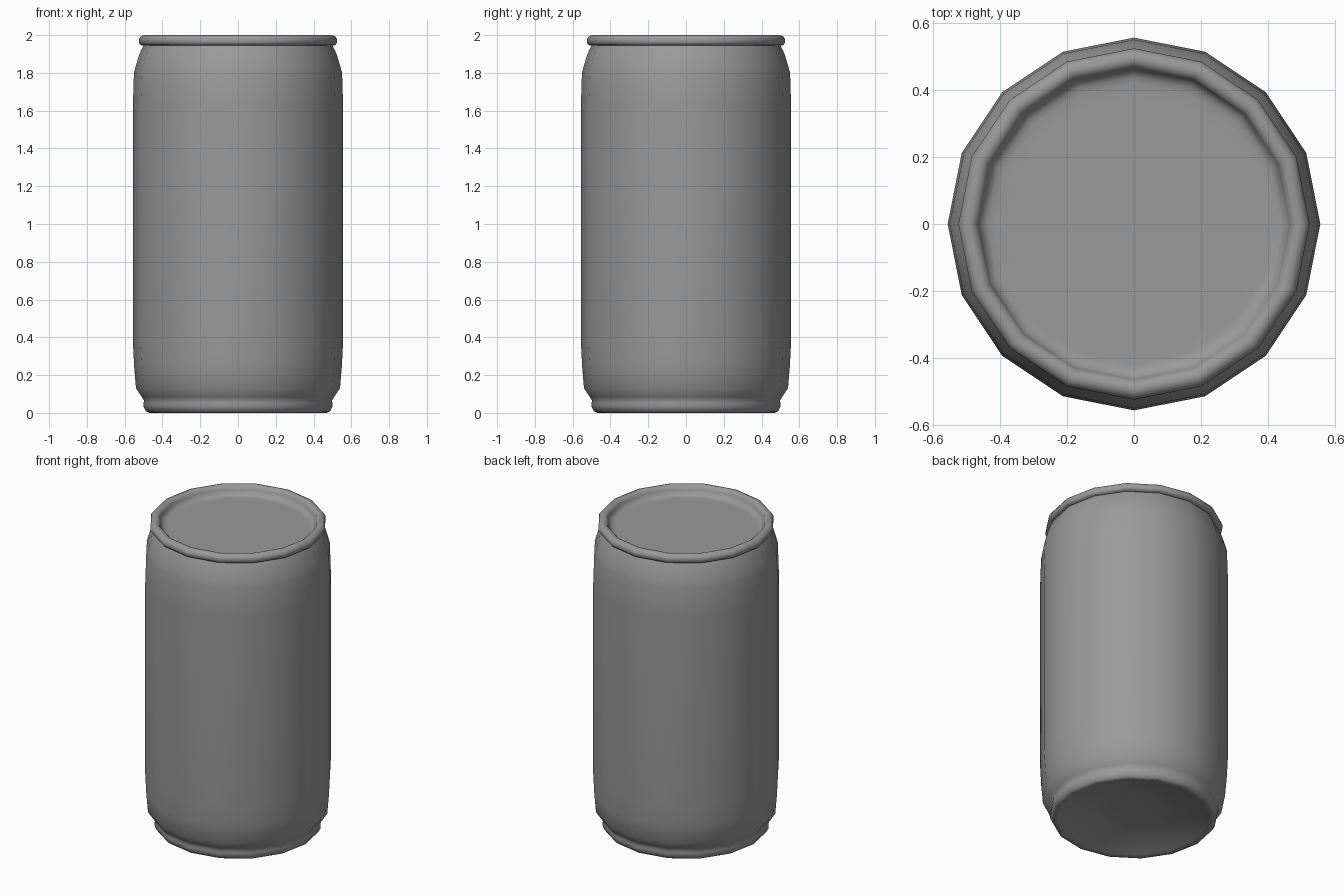
import bpy, bmesh, math

if "Cube" in bpy.data.objects:
    bpy.data.objects.remove(bpy.data.objects["Cube"])

SIDES = 16


def lathe(name, profile, colour):
    """Spin a (radius, z) profile around z; radius 0 makes a pole."""
    bm = bmesh.new()
    rings = []
    for r, z in profile:
        if r == 0:
            rings.append([bm.verts.new((0, 0, z))] * SIDES)
        else:
            rings.append([bm.verts.new((r * math.cos(2 * math.pi * i / SIDES),
                                        r * math.sin(2 * math.pi * i / SIDES), z))
                          for i in range(SIDES)])
    for a, b in zip(rings, rings[1:]):
        for i in range(SIDES):
            j = (i + 1) % SIDES
            quad = [a[i], a[j], b[j], b[i]]
            bm.faces.new(list(dict.fromkeys(quad)))
    bmesh.ops.recalc_face_normals(bm, faces=bm.faces)
    mesh = bpy.data.meshes.new(name)
    bm.to_mesh(mesh)
    bm.free()
    mat = bpy.data.materials.new(name + "_metal")
    mat.diffuse_color = colour
    mat.use_nodes = True
    mat.node_tree.nodes["Principled BSDF"].inputs["Base Color"].default_value = mat.diffuse_color
    mesh.materials.append(mat)
    obj = bpy.data.objects.new(name, mesh)
    bpy.context.collection.objects.link(obj)
    bpy.ops.object.select_all(action='DESELECT')
    bpy.context.view_layer.objects.active = obj
    obj.select_set(True)
    bpy.ops.object.shade_smooth_by_angle(angle=math.radians(60))
    return obj


# Whole can: domed base, foot, wall, neck, rolled rim and recessed lid
lathe("can", [
    # concave base
    (0, 0.065), (0.18, 0.065), (0.22, 0.06), (0.38, 0.03), (0.445, 0.008),
    # foot ring
    (0.47, 0.0), (0.487, 0.008), (0.499, 0.03), (0.50, 0.05), (0.498, 0.066),
    # side wall
    (0.51, 0.085), (0.54, 0.13), (0.55, 0.25), (0.557, 0.39),
    (0.557, 1.61), (0.551, 1.80), (0.54, 1.84), (0.522, 1.90), (0.50, 1.945),
    # rolled rim
    (0.515, 1.947), (0.525, 1.96), (0.525, 1.978), (0.515, 1.993), (0.50, 2.0),
    (0.485, 1.998), (0.472, 1.99), (0.466, 1.975),
    # recessed lid
    (0.458, 1.955), (0.44, 1.945), (0.42, 1.943), (0.38, 1.943), (0, 1.943),
], (0.32, 0.32, 0.32, 1))
